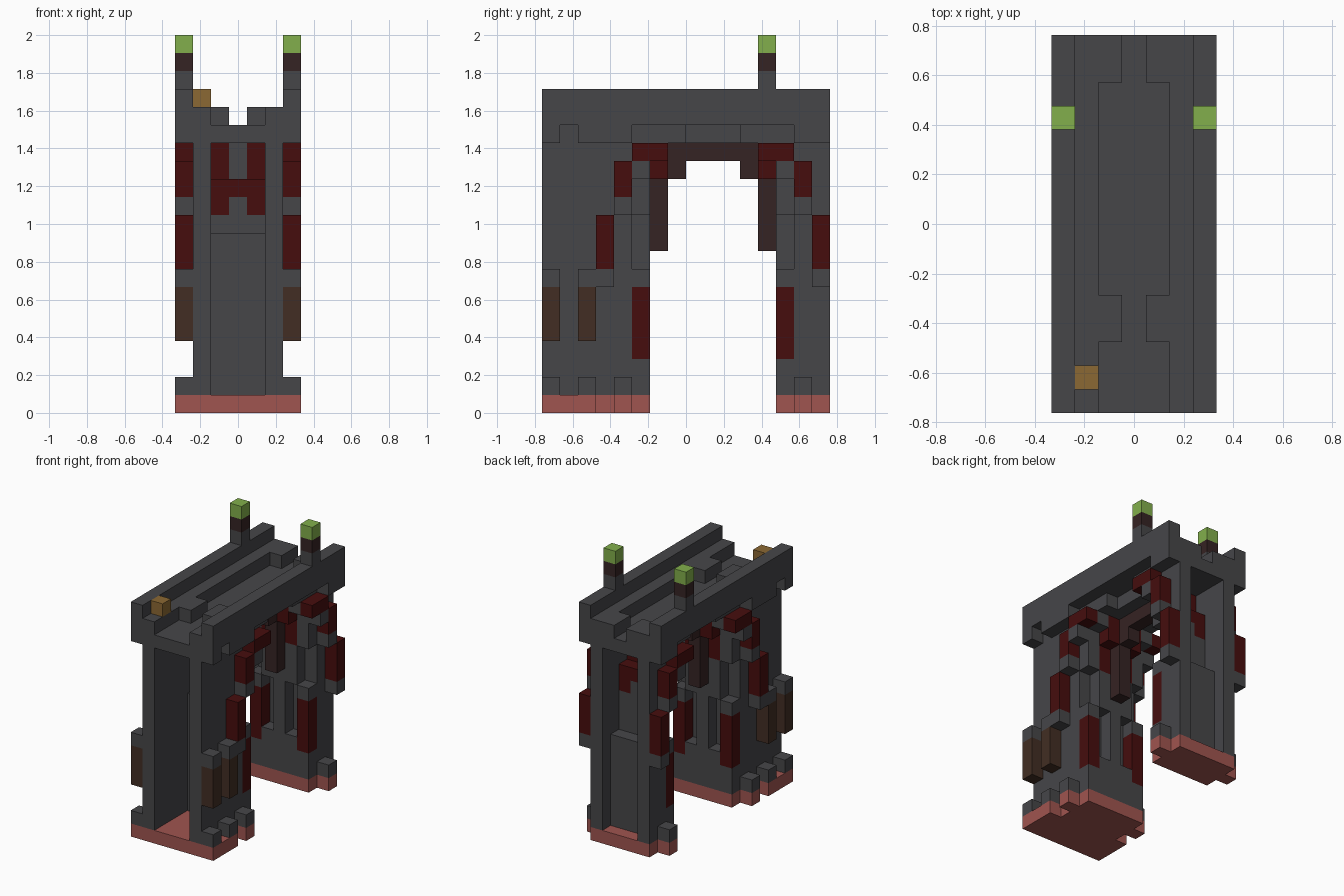
import bpy
import bmesh

cube = bpy.data.objects.get("Cube")
if cube:
    bpy.data.objects.remove(cube, do_unlink=True)

UNIT = 2 / 21          # edge of one building block
WIDE, DEEP = 7, 16     # footprint in blocks


def material(name, r, g, b):
    m = bpy.data.materials.new(name)
    m.use_nodes = True
    m.diffuse_color = (r, g, b, 1)
    m.node_tree.nodes["Principled BSDF"].inputs["Base Color"].default_value = (r, g, b, 1)
    return m


STONE = material("dark stone", .061, .061, .066)
CLAY = material("pink clay", .35, .09, .08)
RED = material("deep red", .061, .004, .004)
DARK = material("dark wood", .036, .017, .017)
BROWN = material("brown wood", .054, .027, .017)
GREEN = material("lamp green", .225, .43, .072)
GOLD = material("gold", .26, .14, .033)


def blocks(name, mat, *boxes, mirror=False):
    """Boxes as (x range, y range, z range) in block units, optionally mirrored in x."""
    bm = bmesh.new()
    todo = list(boxes)
    if mirror:
        todo += [((WIDE - x[1], WIDE - x[0]), y, z) for x, y, z in boxes]
    for spans in todo:
        made = bmesh.ops.create_cube(bm, size=1)["verts"]
        for v in made:
            p = [a + (b - a) * (c + .5) for (a, b), c in zip(spans, v.co)]
            v.co = ((p[0] - WIDE / 2) * UNIT, (p[1] - DEEP / 2) * UNIT, p[2] * UNIT)
    mesh = bpy.data.meshes.new(name)
    bm.to_mesh(mesh)
    bm.free()
    mesh.materials.append(mat)
    obj = bpy.data.objects.new(name, mesh)
    bpy.context.collection.objects.link(obj)
    return obj


def one(n):
    return (n, n + 1)


OUT, SIDE, MID = one(6), one(5), (2, 5)

# Footings with side tabs and small stone studs
blocks("footings", CLAY, ((1, 6), (0, 6), one(0)), ((1, 6), (13, 16), one(0)))
blocks("footing_tabs", CLAY, (OUT, (0, 3), one(0)), (OUT, one(4), one(0)),
       (OUT, one(14), one(0)), mirror=True)
blocks("footing_studs", STONE, *[(OUT, one(y), one(1)) for y in (0, 2, 4, 14)], mirror=True)

# Leg side walls
blocks("leg_walls", STONE, (SIDE, (0, 5), (1, 15)), (SIDE, (14, 16), (1, 15)), mirror=True)

# Recessed panels between the walls
blocks("front_panel", STONE, (MID, one(4), (1, 10)))
blocks("back_panel", STONE, (MID, one(14), (1, 8)))

# Inner faces of both legs: pillars, sills, red posts and arched panels
for leg, y in (("front", 5), ("back", 13)):
    row = one(y)
    blocks(leg + "_inner_pillar", STONE, (one(3), row, (1, 10)))
    blocks(leg + "_inner_sill", STONE, (MID, row, (1, 4)))
    blocks(leg + "_inner_band", STONE, (MID, row, one(10)), (one(3), row, one(11)))
    blocks(leg + "_inner_back", STONE, (MID, row, (8, 10)))
    blocks(leg + "_red_arch", RED, (MID, row, one(12)), (one(2), row, one(11)),
           (one(4), row, one(11)))
    blocks(leg + "_post_ends", STONE, (SIDE, row, (1, 3)), (SIDE, row, one(7)),
           (SIDE, row, (11, 15)), mirror=True)
    blocks(leg + "_red_post", RED, (SIDE, row, (3, 7)), mirror=True)

# Upper vault blocks
for leg, y in (("front", 6), ("back", 12)):
    row = one(y)
    blocks(leg + "_vault_key", STONE, (one(3), row, (13, 15)))
    blocks(leg + "_vault_red", RED, (one(4), row, (13, 15)), mirror=True)
    blocks(leg + "_vault_side", STONE, (SIDE, row, one(14)), mirror=True)
    blocks(leg + "_hanging_beam", DARK, (one(3), row, (9, 13)))

# Dark wooden arch under the deck
blocks("arch_beam", DARK, (one(3), one(7), (13, 15)), (one(3), one(11), (13, 15)),
       (one(3), (8, 11), one(14)))

# Stepped outer arch on both sides
for leg, ys in (("front", (3, 4, 5)), ("back", (15, 14, 13))):
    low, high, top = ys
    crown = (5, 7) if leg == "front" else (12, 14)
    blocks(leg + "_outer_red", RED, (OUT, one(low), (8, 11)), (OUT, one(high), (12, 14)),
           (OUT, crown, one(14)), mirror=True)
    blocks(leg + "_outer_corbels", STONE, (OUT, one(low), one(7)), (OUT, one(high), one(11)),
           (OUT, one(top), one(13)), mirror=True)

# Brown boards with stone caps on the front leg
blocks("side_boards", BROWN, *[(OUT, one(y), (4, 7)) for y in (0, 2)], mirror=True)
blocks("board_caps", STONE, *[(OUT, one(y), one(7)) for y in (0, 2)], mirror=True)

# Deck, its raised kerbs and the side rails
blocks("deck", STONE, ((1, 6), (0, 8), one(15)), (MID, (8, 11), one(15)),
       ((1, 6), (11, 16), one(15)))
blocks("deck_kerbs", STONE, (SIDE, (0, 16), one(16)), (one(4), (3, 5), one(16)),
       (one(4), (14, 16), one(16)), mirror=True)
blocks("rails", STONE, (OUT, (0, 16), (16, 18)), (OUT, one(0), one(15)),
       (OUT, (2, 5), one(15)), (OUT, (14, 16), one(15)), mirror=True)

# Lamp posts and the gold block
LAMP = one(12)
blocks("lamp_bases", STONE, (OUT, LAMP, one(18)), mirror=True)
blocks("lamp_necks", DARK, (OUT, LAMP, one(19)), mirror=True)
blocks("lamps", GREEN, (OUT, LAMP, one(20)), mirror=True)
blocks("gold_block", GOLD, (one(1), one(1), one(17)))
